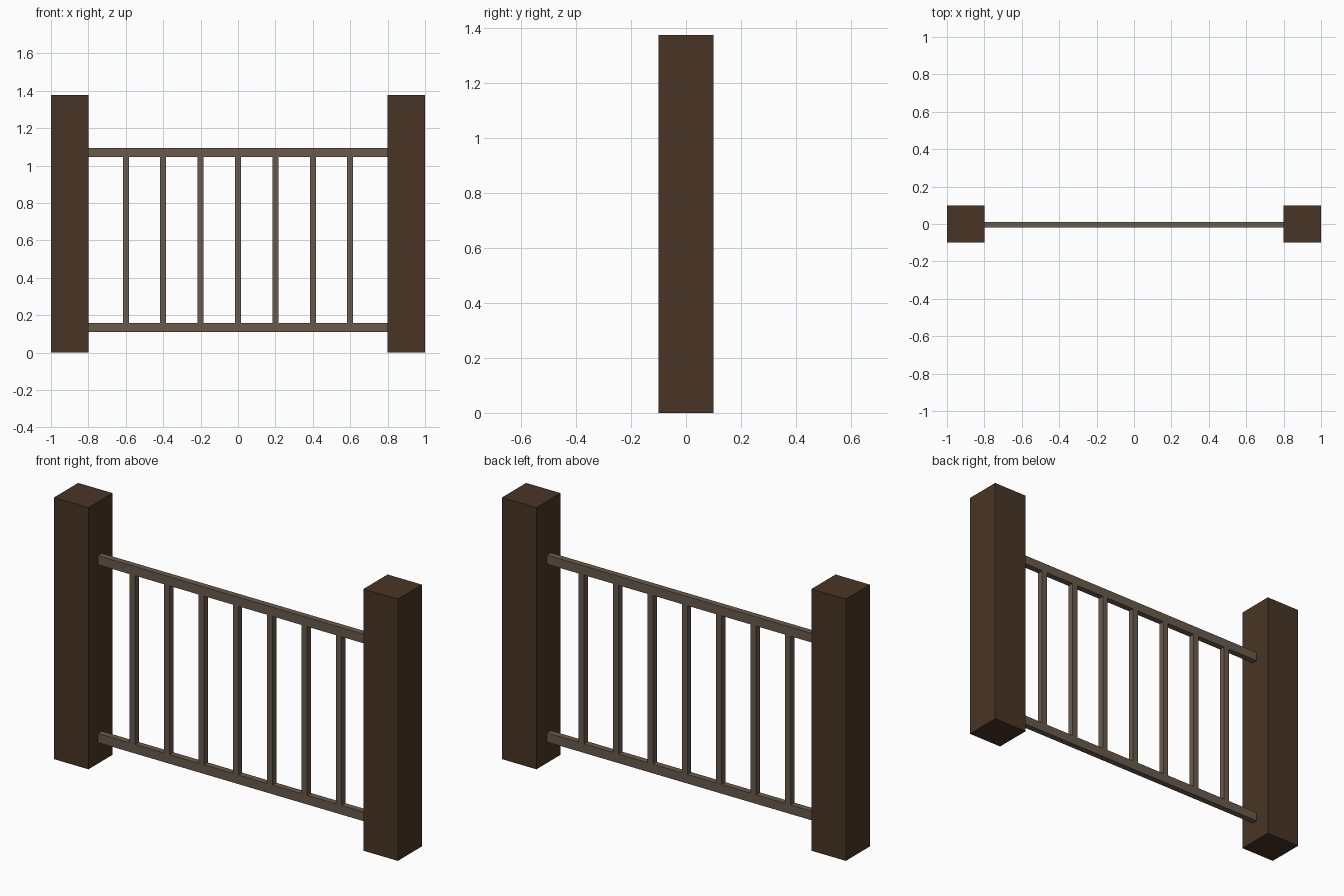
import bpy

# Remove the default cube
cube = bpy.data.objects.get("Cube")
if cube:
    bpy.data.objects.remove(cube, do_unlink=True)


def make_material(name, rgb):
    mat = bpy.data.materials.new(name)
    mat.use_nodes = True
    colour = (*rgb, 1.0)
    mat.diffuse_color = colour
    mat.node_tree.nodes["Principled BSDF"].inputs["Base Color"].default_value = colour
    return mat


def add_box(name, centre, size, mat):
    bpy.ops.mesh.primitive_cube_add(size=1, location=centre)
    obj = bpy.context.object
    obj.name = name
    obj.scale = size
    bpy.ops.object.transform_apply(location=False, rotation=False, scale=True)
    obj.data.materials.append(mat)
    return obj


dark_wood = make_material("dark brown wood", (0.066, 0.036, 0.018))
grey_wood = make_material("grey brown wood", (0.138, 0.106, 0.071))

POST_W, POST_H = 0.2, 1.376
BAR = 0.032            # depth of rails, thickness of balusters
BAR_Y = -0.004         # railing sits slightly forward of the post centres
RAIL_H = 0.048
RAIL_Z = {"lower_rail": 0.134, "upper_rail": 1.069}

# Square end posts
for side, sign in (("left", 1), ("right", -1)):
    add_box(side + "_post", (sign * 0.9, 0, POST_H / 2),
            (POST_W, POST_W, POST_H), dark_wood)

# Horizontal rails between the posts
for name, z in RAIL_Z.items():
    add_box(name, (0, BAR_Y, z), (1.6, BAR, RAIL_H), grey_wood)

# Evenly spaced balusters from rail to rail
bottom = RAIL_Z["lower_rail"] + RAIL_H / 2
top = RAIL_Z["upper_rail"] - RAIL_H / 2
for i in range(7):
    add_box(f"baluster_{i + 1}", ((i - 3) * 0.2, BAR_Y, (bottom + top) / 2),
            (BAR, BAR, top - bottom), grey_wood)
